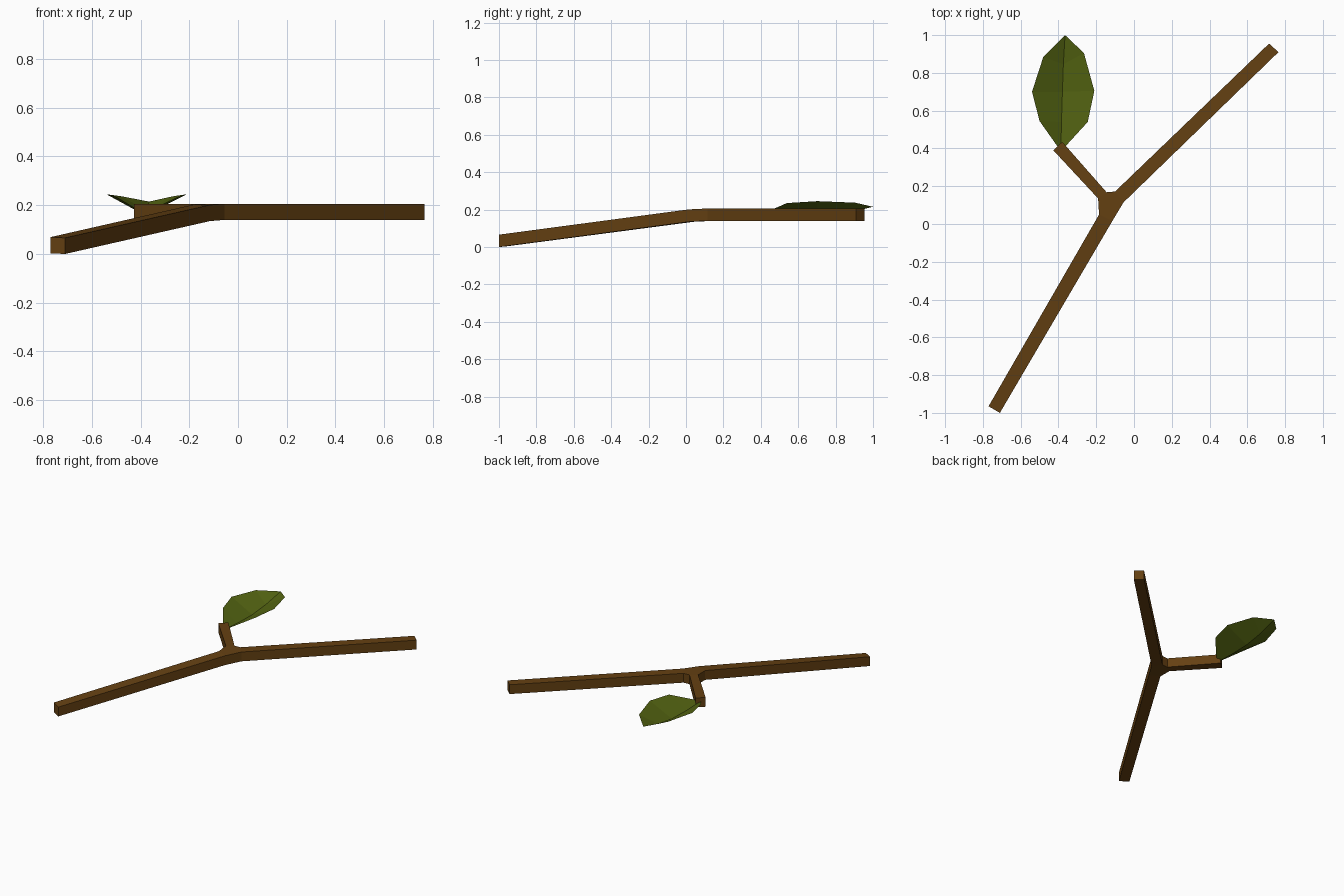
import bpy, bmesh

if "Cube" in bpy.data.objects:
    bpy.data.objects.remove(bpy.data.objects["Cube"])


def material(name, color):
    m = bpy.data.materials.new(name)
    m.diffuse_color = (*color, 1)
    m.use_nodes = True
    m.node_tree.nodes["Principled BSDF"].inputs["Base Color"].default_value = m.diffuse_color
    return m


def build(name, bm, mat):
    bmesh.ops.recalc_face_normals(bm, faces=bm.faces)
    me = bpy.data.meshes.new(name)
    bm.to_mesh(me)
    bm.free()
    ob = bpy.data.objects.new(name, me)
    ob.data.materials.append(mat)
    bpy.context.collection.objects.link(ob)
    return ob


# Forked branch: plan outline (x, y, underside z) given a constant thickness
T = 0.066
outline = [
    (-0.77, -0.965, 0.003), (-0.71, -1.0, 0.0),                         # stem end
    (-0.115, 0.015, 0.135), (-0.055, 0.115, 0.14),                      # outer bend
    (0.765, 0.91, 0.14), (0.715, 0.955, 0.14),                          # long arm end
    (-0.10, 0.172, 0.14), (-0.145, 0.168, 0.14),                        # crotch
    (-0.38, 0.435, 0.14), (-0.427, 0.39, 0.14),                         # twig end
    (-0.19, 0.135, 0.14), (-0.185, 0.05, 0.136)]                        # inner bend
caps = [(0, 1, 2, 11), (3, 4, 5, 6), (7, 8, 9, 10), (2, 3, 6, 7, 10, 11)]
bm = bmesh.new()
low = [bm.verts.new(p) for p in outline]
high = [bm.verts.new((x, y, z + T)) for x, y, z in outline]
for ring in (low, high):
    for c in caps:
        bm.faces.new([ring[i] for i in c])
n = len(outline)
for i in range(n):
    j = (i + 1) % n
    bm.faces.new((low[i], low[j], high[j], high[i]))
build("branch", bm, material("bark", (0.13, 0.052, 0.006)))

# Leaf: two folded halves sharing a midrib
rib = [(-0.387, 0.385, 0.168), (-0.384, 0.54, 0.16), (-0.379, 0.70, 0.16),
       (-0.374, 0.845, 0.178), (-0.365, 1.0, 0.215)]
left = [(-0.50, 0.545, 0.235), (-0.54, 0.70, 0.245), (-0.48, 0.885, 0.237)]
right = [(-0.245, 0.54, 0.235), (-0.21, 0.705, 0.245), (-0.265, 0.905, 0.237)]
bm = bmesh.new()
r = [bm.verts.new(p) for p in rib]
for side in (left, right):
    s = [bm.verts.new(p) for p in side]
    bm.faces.new((r[0], r[1], s[0]))
    for i in range(2):
        bm.faces.new((r[i + 1], r[i + 2], s[i + 1], s[i]))
    bm.faces.new((r[3], r[4], s[2]))
bm.normal_update()
leaf = build("leaf", bm, material("leaf_green", (0.09, 0.13, 0.006)))
if sum(p.normal.z for p in leaf.data.polygons) < 0:
    leaf.data.flip_normals()
